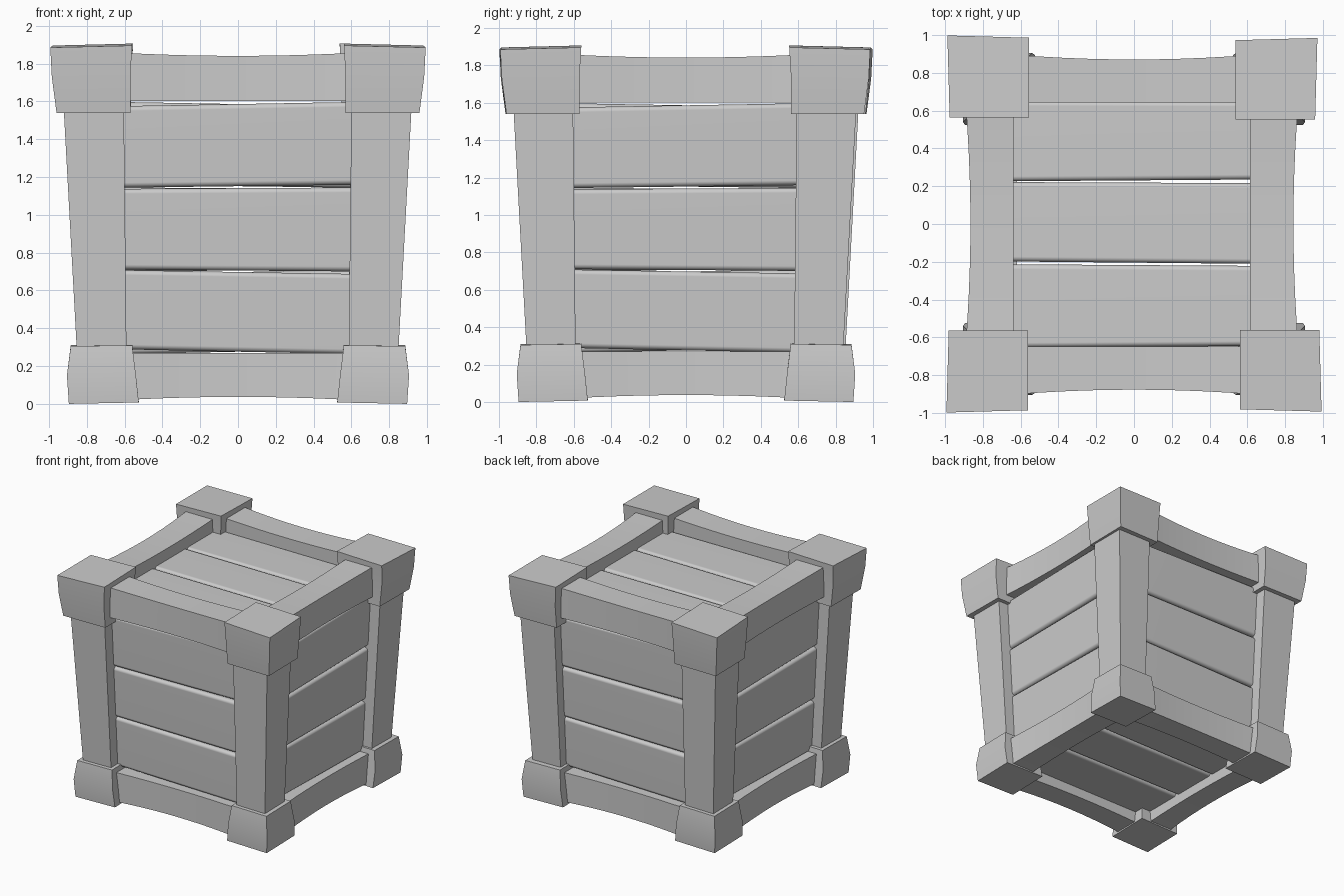
import bpy, bmesh, math
from mathutils import Matrix, Vector

if "Cube" in bpy.data.objects:
    bpy.data.objects.remove(bpy.data.objects["Cube"])


def loft(name, rings, turn=0, shift=(0, 0, 0), round_edges=0.0):
    """Skin a list of 4-point rings into a closed solid, turned in 90 degree steps about z."""
    bm = bmesh.new()
    loops = [[bm.verts.new(p) for p in ring] for ring in rings]
    for a, b in zip(loops, loops[1:]):
        for i in range(4):
            j = (i + 1) % 4
            bm.faces.new((a[i], a[j], b[j], b[i]))
    bm.faces.new(loops[0])
    bm.faces.new(loops[-1])
    bmesh.ops.transform(bm, verts=bm.verts,
                        matrix=Matrix.Translation(Vector(shift)) @ Matrix.Rotation(turn * math.pi / 2, 4, 'Z'))
    bmesh.ops.recalc_face_normals(bm, faces=bm.faces)
    me = bpy.data.meshes.new(name)
    bm.to_mesh(me)
    bm.free()
    for p in me.polygons:
        p.use_smooth = True
    ob = bpy.data.objects.new(name, me)
    bpy.context.collection.objects.link(ob)
    if round_edges:
        bev = ob.modifiers.new("rounded", 'BEVEL')
        bev.width = round_edges
        bev.segments = 3
        ob.modifiers.new("normals", 'WEIGHTED_NORMAL')
    else:
        me.set_sharp_from_angle(angle=math.radians(35))
    return ob


def corner_ring(a, b, z_in, z_out, skew=0.0):
    """Square section in the front right corner: a = inner edge, b = outer edge."""
    zm = (z_in + z_out) / 2
    return [(a, -a, z_in), (b - skew, -a, zm), (b, -b, z_out), (a, -b + skew, zm)]


def beam_rings(inner, out_mid, out_end, z_flat, z_mid, z_end, half=0.64, n=10):
    """Front beam whose outer face and outer z edge bow inward."""
    rings = []
    for i in range(n + 1):
        x = -half + 2 * half * i / n
        t = (x / 0.55) ** 2
        y = -(out_mid + (out_end - out_mid) * t)
        z = z_mid + (z_end - z_mid) * t
        rings.append([(x, -inner, z_flat), (x, y, z_flat), (x, y, z), (x, -inner, z)])
    return rings


def side_plank(bl, br, tl, tr, half=0.68, thick=0.08):
    """Front plank between lower and upper edges given at its left and right ends."""
    def face(z):
        return -0.75 - 0.048 * z
    return [[(x, face(lo), lo), (x, face(hi), hi), (x, face(hi) + thick, hi), (x, face(lo) + thick, lo)]
            for x, lo, hi in ((-half, bl, tl), (half, br, tr))]


def flat_plank(bl, br, tl, tr, z0, z1, half=0.70):
    return [[(x, lo, z0), (x, hi, z0), (x, hi, z1), (x, lo, z1)]
            for x, lo, hi in ((-half, bl, tl), (half, br, tr))]


side_rows = [(0.29, 0.262, 0.709, 0.686),
             (0.711, 0.700, 1.137, 1.145),
             (1.143, 1.160, 1.574, 1.598)]
# the back right corner and right rail sit slightly inward
top_shift = [(0, 0, 0), (-0.022, -0.008, 0), (0.005, 0.005, 0), (0, -0.005, 0)]
rail_shift = [(0, -0.006, 0), (-0.027, 0, 0), (0, 0, 0), (0.005, 0, 0)]
post_shift = [(-0.004, 0, 0), (-0.006, -0.012, 0), (0, 0, 0), (0, 0, 0)]

for k in range(4):
    # corner blocks and posts
    loft(f"bottom_corner_block_{k}", [corner_ring(0.525, 0.895, 0.015, 0.0),
                                      corner_ring(0.54, 0.905, 0.15, 0.15),
                                      corner_ring(0.56, 0.885, 0.315, 0.305)], k)
    loft(f"top_corner_block_{k}", [corner_ring(0.57, 0.96, 1.54, 1.54, 0.005),
                                   corner_ring(0.57, 0.985, 1.73, 1.73, 0.01),
                                   corner_ring(0.56, 0.993, 1.906, 1.885, 0.012)], k, top_shift[k])
    loft(f"corner_post_{k}", [corner_ring(0.59, 0.852, 0.27, 0.27),
                              corner_ring(0.604, 0.923, 1.58, 1.58)], k, post_shift[k])
    # bowed rails
    loft(f"top_rail_{k}", beam_rings(0.642, 0.871, 0.89, 1.602, 1.841, 1.854), k, rail_shift[k])
    loft(f"bottom_rail_{k}", beam_rings(0.62, 0.815, 0.832, 0.27, 0.037, 0.023), k)
    # wall planks
    for r, row in enumerate(side_rows):
        loft(f"wall_plank_{k}_{r}", side_plank(*row), k, round_edges=0.026)

# lid and base planks
flat_rows = [(-0.655, -0.645, -0.213, -0.222),
             (-0.198, -0.211, 0.222, 0.216),
             (0.226, 0.236, 0.652, 0.648)]
for r, row in enumerate(flat_rows):
    loft(f"lid_plank_{r}", flat_plank(*row, 1.665, 1.745), round_edges=0.026)
    loft(f"base_plank_{r}", flat_plank(*row, 0.12, 0.20), round_edges=0.026)
